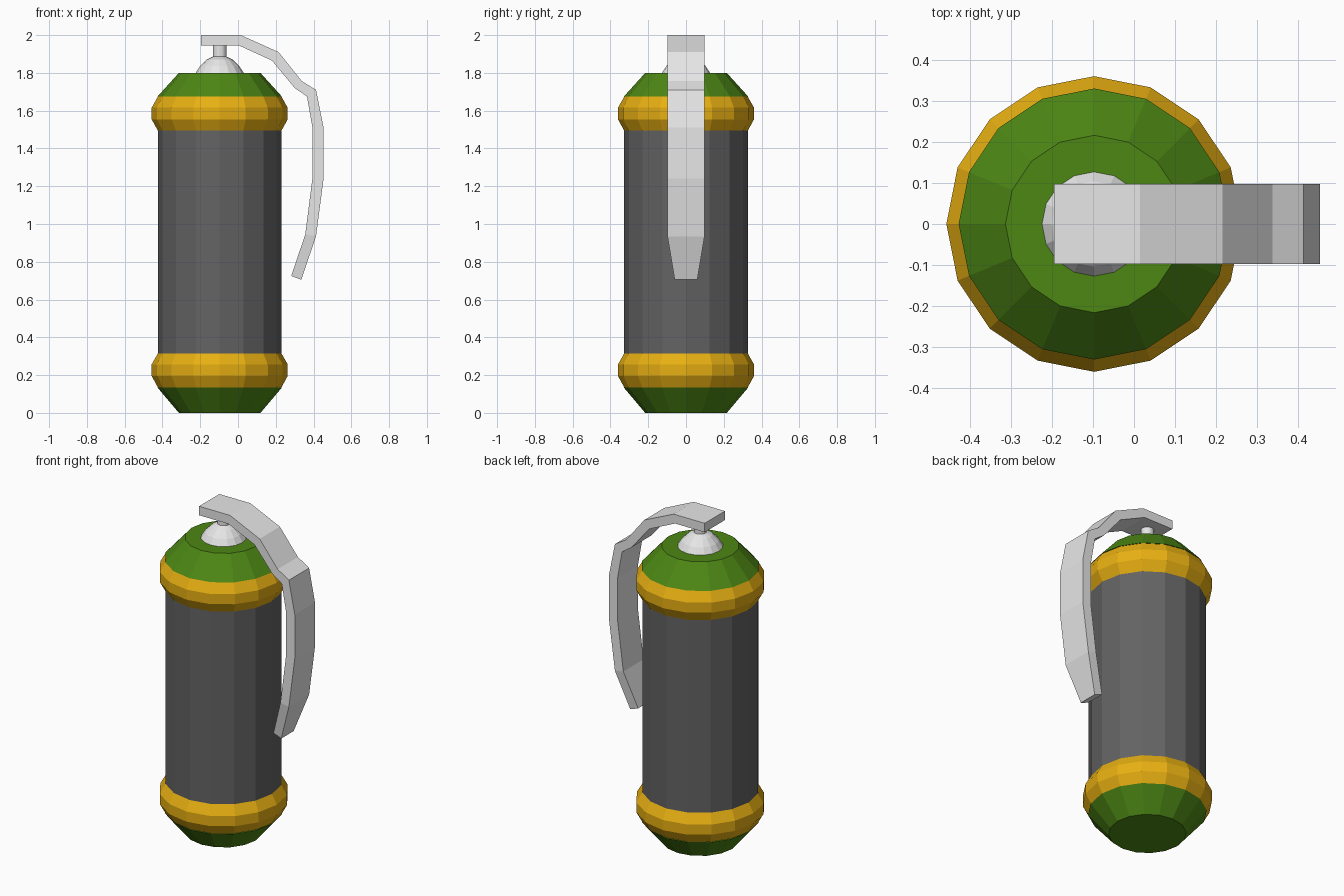
import bpy
import bmesh
from math import cos, sin, tau

if "Cube" in bpy.data.objects:
    bpy.data.objects.remove(bpy.data.objects["Cube"])

AXIS_X = -0.097
SIDES = 16


def material(name, colour):
    mat = bpy.data.materials.new(name)
    mat.use_nodes = True
    mat.diffuse_color = (*colour, 1)
    mat.node_tree.nodes["Principled BSDF"].inputs["Base Color"].default_value = (*colour, 1)
    return mat


steel = material("light_steel", (0.8, 0.8, 0.8))
grey = material("dark_grey", (0.125, 0.125, 0.125))
green = material("green", (0.074, 0.242, 0.007))
gold = material("gold", (0.8, 0.43, 0.006))


def finish(name, bm, mat):
    bmesh.ops.recalc_face_normals(bm, faces=bm.faces)
    mesh = bpy.data.meshes.new(name)
    bm.to_mesh(mesh)
    bm.free()
    mesh.materials.append(mat)
    obj = bpy.data.objects.new(name, mesh)
    bpy.context.collection.objects.link(obj)
    return obj


def lathe(name, profile, mat, cap_start=False, cap_end=False):
    """Turn a (radius, height) profile around the body axis."""
    bm = bmesh.new()
    angles = [tau * i / SIDES for i in range(SIDES)]
    rings = [[bm.verts.new((AXIS_X + r * cos(a), r * sin(a), z)) for a in angles]
             for r, z in profile]
    for low, high in zip(rings, rings[1:]):
        for i in range(SIDES):
            j = (i + 1) % SIDES
            bm.faces.new((low[i], low[j], high[j], high[i]))
    if cap_start:
        bm.faces.new(rings[0])
    if cap_end:
        bm.faces.new(rings[-1])
    return finish(name, bm, mat)


# Cylinder body with its end caps and raised bands
lathe("casing", [(0.327, 0.3), (0.327, 1.51)], grey)
lathe("bottom_cap", [(0.216, 0), (0.33, 0.135)], green, cap_start=True)
lathe("top_cap", [(0.33, 1.674), (0.216, 1.8)], green, cap_end=True)
band = [(0.327, 0), (0.36, 0.06), (0.36, 0.122), (0.327, 0.18)]
for name, base in (("lower_band", 0.135), ("upper_band", 1.494)):
    lathe(name, [(r, base + z) for r, z in band], gold)

# Domed neck and the pin that carries the lever
lathe("neck_dome", [(0.127, 1.8), (0.104, 1.836), (0.068, 1.871), (0.036, 1.886)],
      steel, cap_end=True)
lathe("neck_pin", [(0.036, 1.88), (0.036, 1.95)], steel)

# Bent lever: outer and inner (x, z) points with the half width at each bend
outer = [(-0.195, 2), (0.015, 2), (0.215, 1.91), (0.337, 1.757), (0.413, 1.71),
         (0.453, 1.51), (0.453, 1.24), (0.413, 0.935), (0.335, 0.705)]
inner = [(-0.195, 1.945), (0.005, 1.945), (0.18, 1.865), (0.3, 1.72), (0.365, 1.675),
         (0.395, 1.505), (0.395, 1.25), (0.356, 0.945), (0.282, 0.725)]
bm = bmesh.new()
sections = []
for n, (o, i) in enumerate(zip(outer, inner)):
    w = 0.06 if n == len(outer) - 1 else 0.098
    sections.append([bm.verts.new((x, y, z)) for x, y, z in (
        (o[0], -w, o[1]), (o[0], w, o[1]), (i[0], w, i[1]), (i[0], -w, i[1]))])
for a, b in zip(sections, sections[1:]):
    for k in range(4):
        m = (k + 1) % 4
        bm.faces.new((a[k], a[m], b[m], b[k]))
bm.faces.new(sections[0])
bm.faces.new(sections[-1])
finish("lever", bm, steel)
